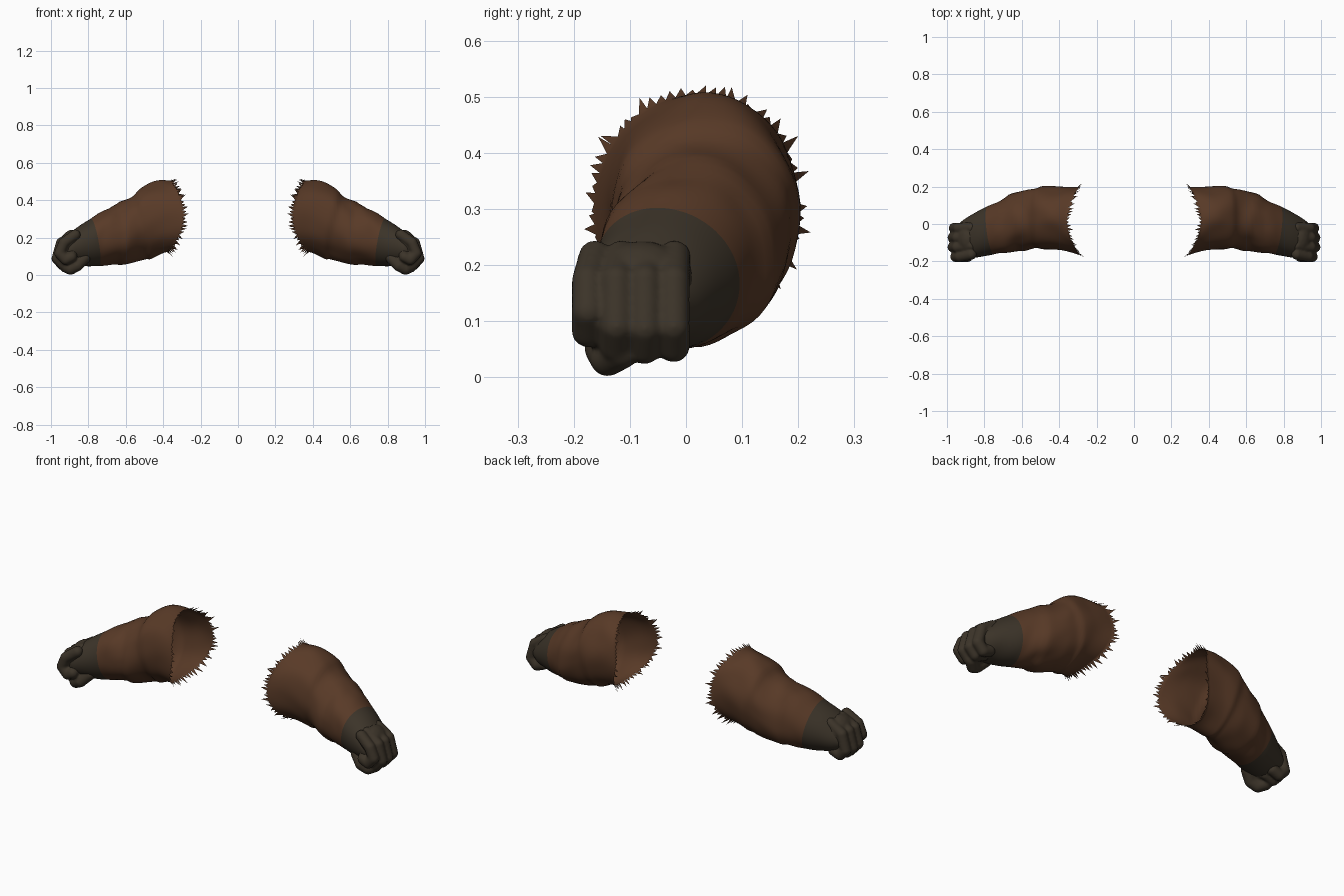
import bpy, bmesh, math, random
from mathutils import Vector, Matrix, noise

cube = bpy.data.objects.get("Cube")
if cube:
    bpy.data.objects.remove(cube)


def material(name, rgb):
    m = bpy.data.materials.new(name)
    m.use_nodes = True
    m.diffuse_color = (*rgb, 1)
    bsdf = m.node_tree.nodes["Principled BSDF"]
    bsdf.inputs["Base Color"].default_value = (*rgb, 1)
    bsdf.inputs["Roughness"].default_value = 0.9
    return m


BROWN = material("brown cloth", (0.098, 0.042, 0.020))
GLOVE = material("dark glove", (0.045, 0.034, 0.022))

# Arm sections: x, front y, back y, bottom z, top z
SECTIONS = [
    (0.37, -0.165, 0.200, 0.120, 0.500), (0.44, -0.135, 0.195, 0.110, 0.500),
    (0.51, -0.125, 0.192, 0.085, 0.465), (0.60, -0.138, 0.182, 0.065, 0.395),
    (0.72, -0.158, 0.122, 0.052, 0.345), (0.79, -0.170, 0.092, 0.047, 0.300),
    (0.85, -0.180, 0.060, 0.050, 0.262), (0.90, -0.182, 0.030, 0.055, 0.222),
    (0.94, -0.150, 0.000, 0.080, 0.180),
]
SEGS, STEPS = 64, 7


def smooth_sections():
    """Catmull-Rom interpolation of the arm sections."""
    pts = [Vector(s) for s in SECTIONS]
    pts = [2 * pts[0] - pts[1]] + pts + [2 * pts[-1] - pts[-2]]
    out = []
    for a, b, c, d in zip(pts, pts[1:], pts[2:], pts[3:]):
        for k in range(STEPS):
            t = k / STEPS
            out.append(0.5 * (2 * b + (c - a) * t + (2 * a - 5 * b + 4 * c - d) * t * t
                              + (3 * b - a - 3 * c + d) * t ** 3))
    return out + [pts[-2]]


def fold(x, at, height):
    """Cloth fold: swells slowly, then drops off sharply."""
    d = x - at
    return height * math.exp(-(d / (0.06 if d < 0 else 0.014)) ** 2)


def arm_point(section, ang):
    x, y0, y1, z0, z1 = section
    c, s = math.cos(ang), math.sin(ang)
    cloth = max(0.0, min(1.0, (0.76 - x) / 0.08))
    r = fold(x, 0.50 + 0.035 * s, 0.010) + fold(x, 0.63 + 0.04 * c, 0.007)
    r += fold(x, 0.70 - 0.03 * s, 0.004)
    r += 0.012 * noise.noise(Vector((x * 9, c * 1.6, s * 1.6)))
    r *= cloth
    # the opening reaches further inward at the front and back
    pull = max(0.0, (0.53 - x) / 0.16)
    x -= pull * (0.075 * c * c + 0.01 * s)
    return Vector((x, (y0 + y1) / 2 + ((y1 - y0) / 2 + r) * c,
                   (z0 + z1) / 2 + ((z1 - z0) / 2 + r) * s))


def finish(bm, name, mats, side):
    if side < 0:
        bmesh.ops.scale(bm, vec=(-1, 1, 1), verts=bm.verts)
        bmesh.ops.reverse_faces(bm, faces=bm.faces)
    me = bpy.data.meshes.new(name)
    bm.to_mesh(me)
    bm.free()
    for m in mats:
        me.materials.append(m)
    me.shade_smooth()
    ob = bpy.data.objects.new(name, me)
    bpy.context.collection.objects.link(ob)
    return ob


def build_sleeve(name, side):
    rng = random.Random(4)
    bm = bmesh.new()
    angles = [2 * math.pi * i / SEGS for i in range(SEGS)]
    rings = [[bm.verts.new(arm_point(s, a)) for a in angles] for s in smooth_sections()]
    for r0, r1 in zip(rings, rings[1:]):
        for i in range(SEGS):
            j = (i + 1) % SEGS
            bm.faces.new((r0[i], r0[j], r1[j], r1[i]))
    bm.faces.new(rings[-1])
    # ragged spikes around the opening
    edge = rings[0]
    for i in range(SEGS):
        a, b = edge[i], edge[(i + 1) % SEGS]
        ang = angles[i] + math.pi / SEGS
        size = rng.uniform(0.012, 0.04)
        out = rng.uniform(0.2, 0.9)
        skew = (b.co - a.co) * rng.uniform(-0.5, 0.5)
        tip = (a.co + b.co) / 2 + skew + size * Vector(
            (-0.8, out * math.cos(ang), out * math.sin(ang)))
        bm.faces.new((b, a, bm.verts.new(tip)))
    bm.normal_update()
    # clean slanted glove border
    origin, normal = Vector((0.76, -0.05, 0.17)), Vector((1, -0.15, -0.2))
    bmesh.ops.bisect_plane(bm, geom=bm.verts[:] + bm.edges[:] + bm.faces[:],
                           plane_co=origin, plane_no=normal)
    for f in bm.faces:
        f.material_index = int((f.calc_center_median() - origin).dot(normal) > 0)
    bmesh.ops.recalc_face_normals(bm, faces=bm.faces)
    return finish(bm, name, (BROWN, GLOVE), side)


def ball(bm, at, radii):
    mat = Matrix.Translation(at) @ Matrix.Diagonal((*radii, 1))
    bmesh.ops.create_icosphere(bm, subdivisions=3, radius=1, matrix=mat)


def limb(bm, points, radius):
    """Row of overlapping balls along a path."""
    for p, q in zip(points, points[1:]):
        for k in range(7):
            ball(bm, Vector(p).lerp(Vector(q), k / 6), (radius,) * 3)


def build_fist(name, side):
    bm = bmesh.new()
    ball(bm, (0.885, -0.08, 0.145), (0.07, 0.103, 0.098))
    # four curled fingers
    for i in range(4):
        y = -0.175 + 0.051 * i
        reach = (-0.014, 0.0, 0.0, -0.006)[i]
        low = (0.082, 0.055, 0.052, 0.055)[i]
        limb(bm, [(0.87, y * 0.93, 0.215), (0.945 + reach, y, 0.172),
                  (0.968 + reach, y, low + 0.035), (0.935 + reach, y, low),
                  (0.89, y, low + 0.015)], 0.029)
    # thumb tucked underneath
    limb(bm, [(0.82, -0.13, 0.09), (0.86, -0.15, 0.05), (0.895, -0.14, 0.032),
              (0.925, -0.115, 0.045)], 0.031)
    ob = finish(bm, name, (GLOVE,), side)
    rm = ob.modifiers.new("fuse", 'REMESH')
    rm.mode = 'VOXEL'
    rm.voxel_size = 0.006
    rm.use_smooth_shade = True
    sm = ob.modifiers.new("soften", 'SMOOTH')
    sm.factor, sm.iterations = 0.5, 5
    return ob


for label, side in (("left", 1), ("right", -1)):
    build_sleeve(label + "_sleeve", side)
    build_fist(label + "_fist", side)
